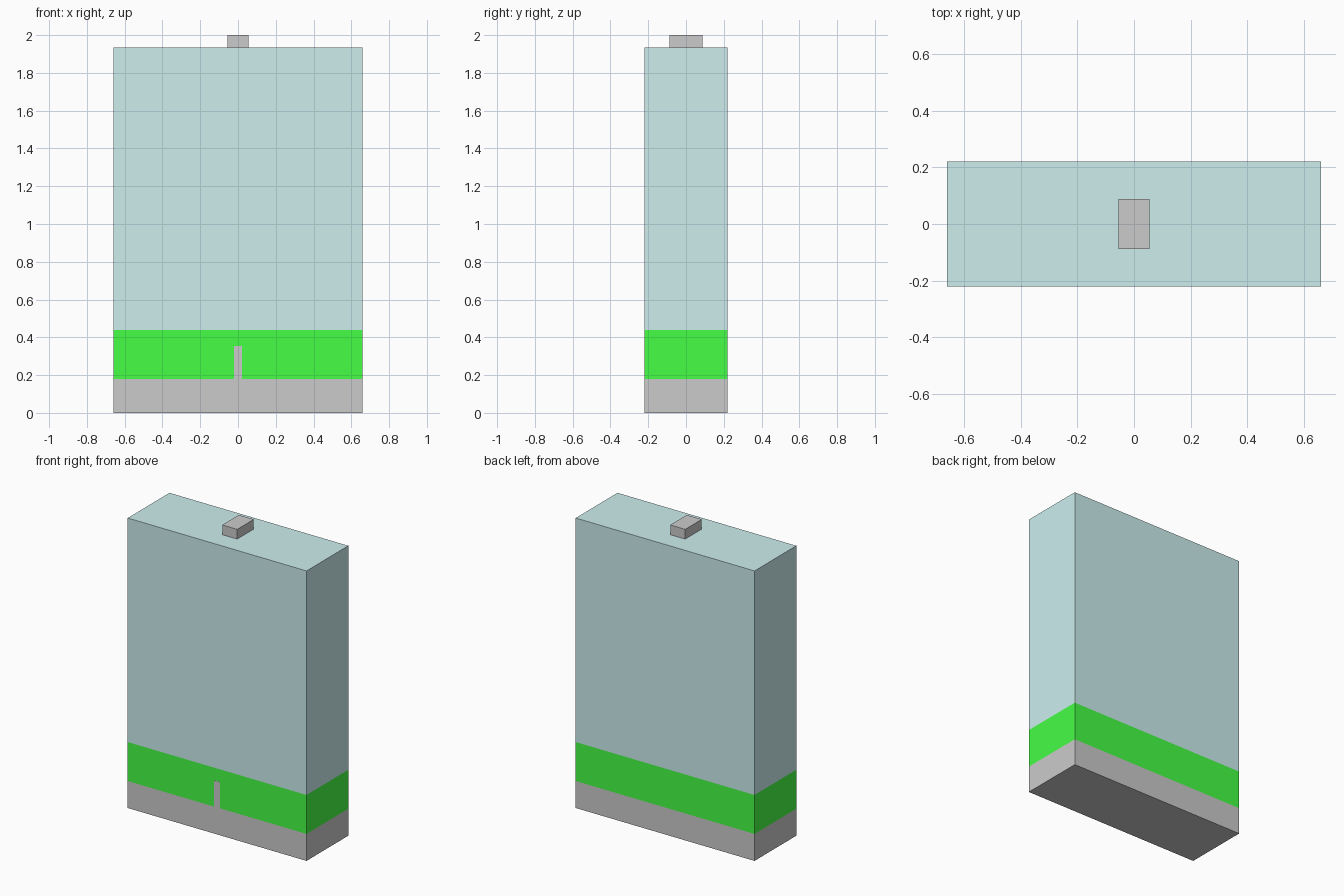
import bpy, bmesh
from mathutils import Vector

if "Cube" in bpy.data.objects:
    bpy.data.objects.remove(bpy.data.objects["Cube"])

W, D = 1.32, 0.44              # body width and depth
BASE_TOP, BAND_TOP, BODY_TOP = 0.18, 0.44, 1.935


def make_material(name, rgb):
    m = bpy.data.materials.new(name)
    m.diffuse_color = (*rgb, 1)
    m.use_nodes = True
    m.node_tree.nodes["Principled BSDF"].inputs["Base Color"].default_value = m.diffuse_color
    return m


def box(name, size, centre, cuts=()):
    """Box with optional horizontal edge loops at the given heights."""
    bm = bmesh.new()
    bmesh.ops.create_cube(bm, size=1)
    bmesh.ops.scale(bm, vec=size, verts=bm.verts)
    bmesh.ops.translate(bm, vec=centre, verts=bm.verts)
    for z in cuts:
        bmesh.ops.bisect_plane(bm, geom=bm.verts[:] + bm.edges[:] + bm.faces[:],
                               plane_co=Vector((0, 0, z)), plane_no=Vector((0, 0, 1)))
    mesh = bpy.data.meshes.new(name)
    bm.to_mesh(mesh)
    bm.free()
    obj = bpy.data.objects.new(name, mesh)
    bpy.context.collection.objects.link(obj)
    return obj


grey = make_material("grey", (0.8, 0.8, 0.8))
green = make_material("green", (0.06, 1.0, 0.06))
teal = make_material("teal", (0.61, 0.855, 0.855))

# Body: grey base, green band and teal upper part in one block
body = box("body", (W, D, BODY_TOP), (0, 0, BODY_TOP / 2), (BASE_TOP, BAND_TOP))
for m in (grey, green, teal):
    body.data.materials.append(m)
for f in body.data.polygons:
    z = f.center.z
    f.material_index = 0 if z < BASE_TOP else 1 if z < BAND_TOP else 2

# Knob on top
box("top_knob", (0.11, 0.175, 2 - BODY_TOP), (0, 0, (2 + BODY_TOP) / 2))

# Narrow strip, almost flush with the front of the green band
box("front_strip", (0.042, 0.02, 0.355 - BASE_TOP),
    (0, -D / 2 + 0.009, (0.355 + BASE_TOP) / 2))
